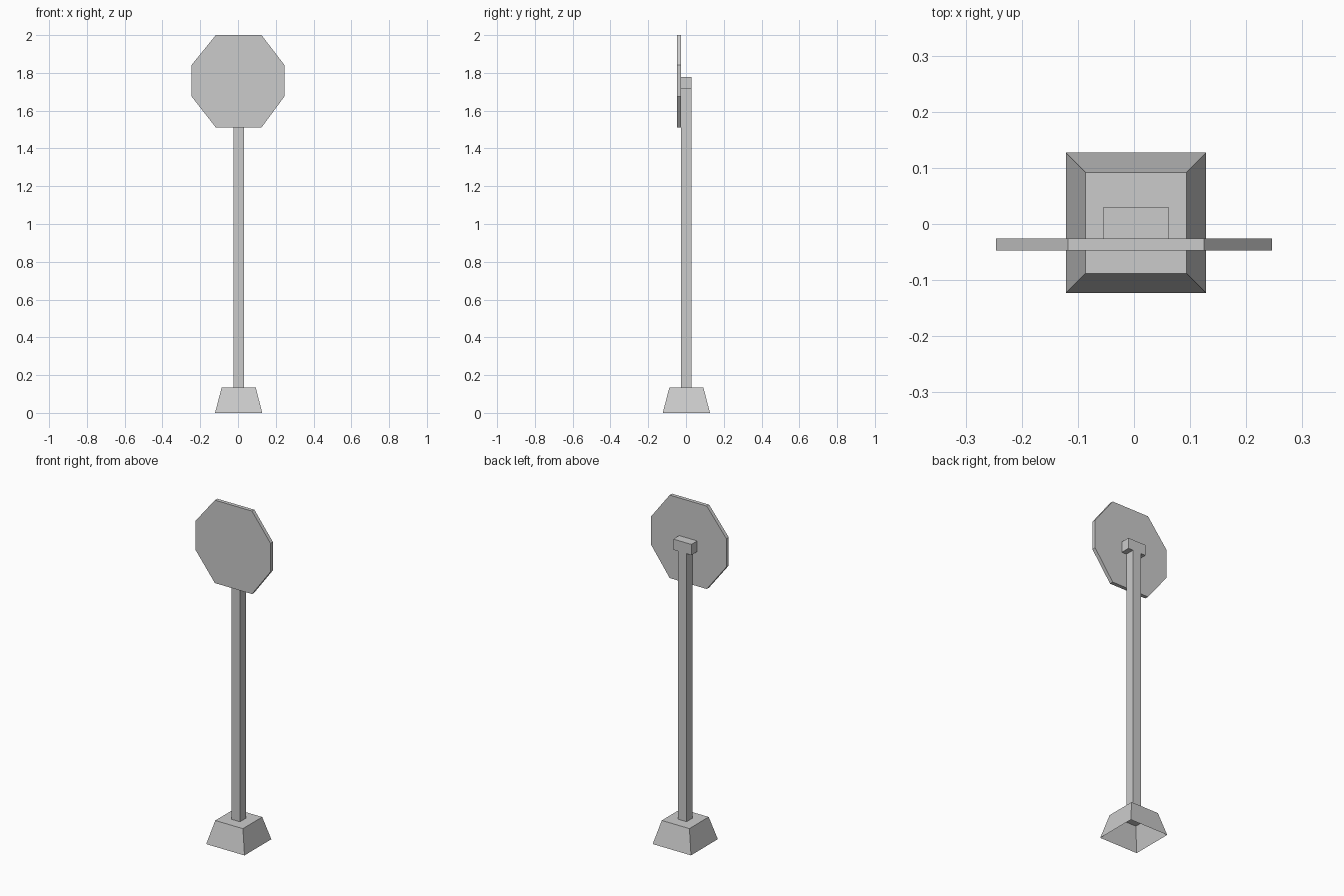
import bpy, bmesh
from math import sqrt, pi
from mathutils import Matrix

if "Cube" in bpy.data.objects:
    bpy.data.objects.remove(bpy.data.objects["Cube"])

CX, CY = 0.0035, 0.002   # post axis


def finish(bm, name):
    mesh = bpy.data.meshes.new(name)
    bm.to_mesh(mesh)
    bm.free()
    obj = bpy.data.objects.new(name, mesh)
    bpy.context.collection.objects.link(obj)
    return obj


def extrude_profile(name, pts, y0, y1):
    """Extrude an XZ outline from y0 (front) to y1 (back)."""
    bm = bmesh.new()
    face = bm.faces.new([bm.verts.new((x, y0, z)) for x, z in pts])
    ext = bmesh.ops.extrude_face_region(bm, geom=[face], use_keep_orig=True)
    verts = [v for v in ext["geom"] if isinstance(v, bmesh.types.BMVert)]
    bmesh.ops.translate(bm, verts=verts, vec=(0, y1 - y0, 0))
    bmesh.ops.recalc_face_normals(bm, faces=bm.faces)
    return finish(bm, name)


def mirrored(half, cx):
    """Close a right-hand half outline (bottom to top) by mirroring it."""
    return ([(cx + x, z) for x, z in half]
            + [(cx - x, z) for x, z in reversed(half)])


# Tapered square foot, hollow and open underneath
H = 0.135
bm = bmesh.new()
bmesh.ops.create_cone(
    bm, cap_ends=True, segments=4,
    radius1=0.125 * sqrt(2), radius2=0.09 * sqrt(2), depth=H,
    matrix=Matrix.Translation((CX, CY, H / 2)) @ Matrix.Rotation(pi / 4, 4, 'Z'))
bottom = [f for f in bm.faces if f.normal.z < -0.9]
bmesh.ops.delete(bm, geom=bottom, context='FACES_ONLY')
finish(bm, "foot")

# Square post with a T-shaped mounting head
post_half = [(0.0275, H), (0.0275, 1.715), (0.059, 1.715), (0.059, 1.778)]
extrude_profile("post", mirrored(post_half, CX), -0.0255, 0.029)

# Octagonal sign plate in front of the post
sign_half = [(0.121, 1.511), (0.2455, 1.675), (0.2455, 1.842), (0.121, 2.0)]
plate = mirrored(sign_half, 0.0)
plate = [(x + (0.0035 if abs(x) < 0.2 else 0), z) for x, z in plate]
extrude_profile("sign_plate", plate, -0.0475, -0.0255)
